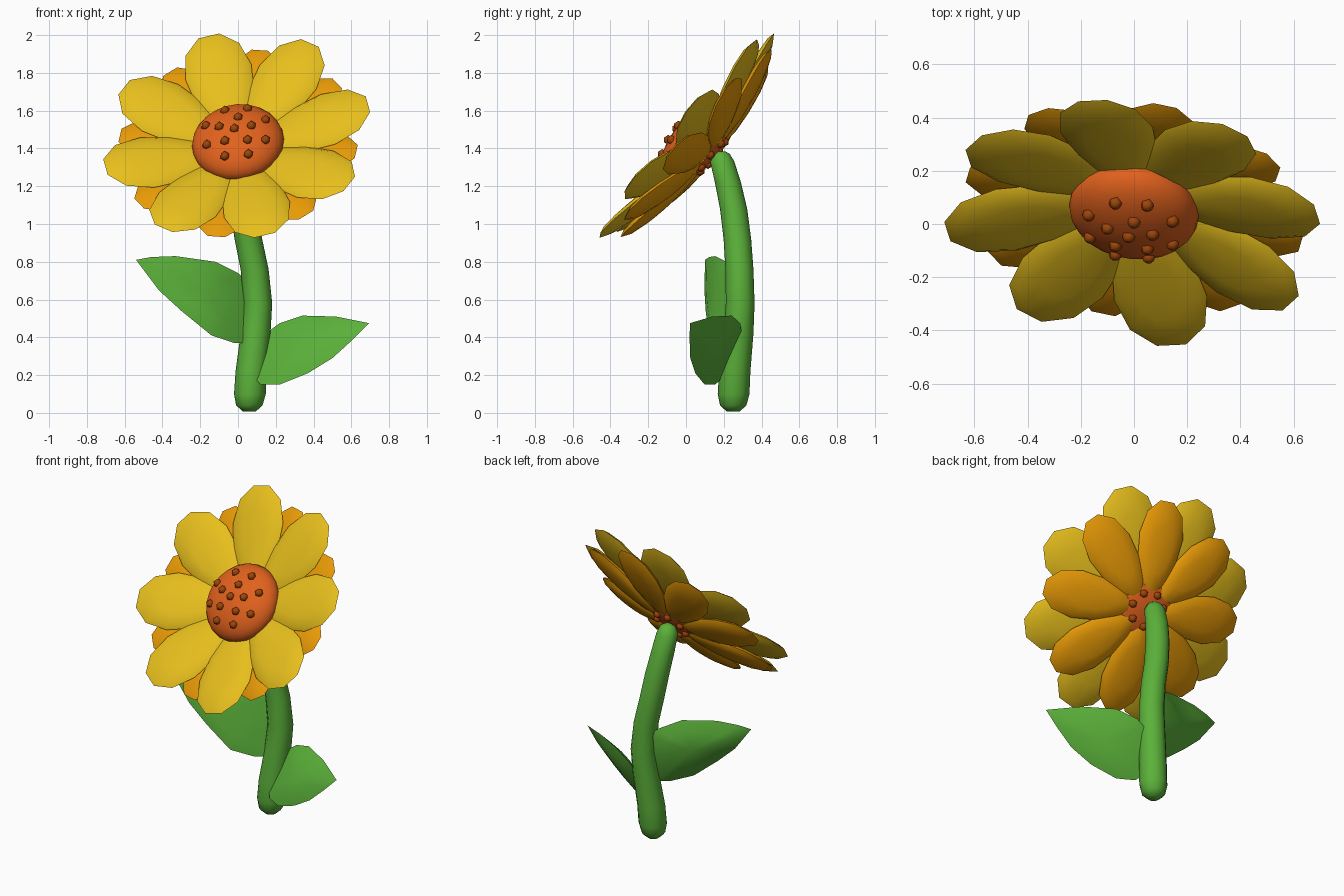
import bpy, bmesh, math
from mathutils import Vector, Matrix
from mathutils.geometry import intersect_line_sphere

if "Cube" in bpy.data.objects:
    bpy.data.objects.remove(bpy.data.objects["Cube"])


def material(name, rgb):
    m = bpy.data.materials.new(name)
    m.diffuse_color = (*rgb, 1)
    m.use_nodes = True
    m.node_tree.nodes["Principled BSDF"].inputs["Base Color"].default_value = m.diffuse_color
    return m


YELLOW = material("petal yellow", (0.80, 0.52, 0.012))
AMBER = material("petal amber", (0.82, 0.33, 0.002))
ORANGE = material("disc orange", (0.75, 0.12, 0.012))
BROWN = material("seed brown", (0.34, 0.06, 0.003))
GREEN = material("leaf green", (0.105, 0.44, 0.042))


def finish(bm, name, mat, angle=60):
    bmesh.ops.recalc_face_normals(bm, faces=bm.faces)
    me = bpy.data.meshes.new(name)
    bm.to_mesh(me)
    bm.free()
    me.materials.append(mat)
    me.shade_smooth()
    me.set_sharp_from_angle(angle=math.radians(angle))
    ob = bpy.data.objects.new(name, me)
    bpy.context.collection.objects.link(ob)
    return ob


# Flower head frame: local z is the facing direction
n = Vector((-0.1155, -0.765, 0.634)).normalized()
e1 = (Vector((1, 0, 0)) - n * n.x).normalized()
e2 = n.cross(e1)
HEAD = Matrix.Translation((0, 0.05, 1.43)) @ Matrix((e1, e2, n)).transposed().to_4x4()
DISC = HEAD @ Matrix.Diagonal((0.245, 0.245, 0.125, 1))


def petal(name, mat, degrees, r0, r1, half_width, h0, h1):
    """Squashed ball, narrow at the root and lifted towards a blunt tip."""
    bm = bmesh.new()
    bmesh.ops.create_uvsphere(bm, u_segments=12, v_segments=6, radius=1)
    bmesh.ops.rotate(bm, verts=bm.verts, matrix=Matrix.Rotation(math.pi / 12, 3, 'Z'))
    reach = max(v.co.x for v in bm.verts)
    for v in bm.verts:
        s = min(1.0, max(0.0, (v.co.x / reach + 1) / 2))
        v.co = (r0 + (r1 - r0) * s,
                v.co.y * half_width * (0.64 + 0.42 * s),
                h0 + (h1 - h0) * s ** 1.2 + 0.037 * v.co.z)
    bm.transform(HEAD @ Matrix.Rotation(math.radians(degrees), 4, 'Z'))
    finish(bm, name, mat)


# Two layers of eight petals
for i in range(8):
    petal(f"front_petal_{i + 1}", YELLOW, 12 + 45 * i, 0.11, 0.715, 0.205, -0.045, 0.06)
    petal(f"back_petal_{i + 1}", AMBER, 34.5 + 45 * i, 0.09, 0.64, 0.165, -0.095, -0.005)

# Flower disc
bm = bmesh.new()
bmesh.ops.create_uvsphere(bm, u_segments=24, v_segments=14, radius=1)
bm.transform(DISC)
finish(bm, "flower_disc", ORANGE)

# Seeds: front ones set by their front-view position, back ones in a ring
spots = [(-.07, 1.6), (.05, 1.61), (0, 1.565), (.145, 1.55), (-.17, 1.52), (-.1, 1.515),
         (-.02, 1.505), (.07, 1.52), (-.165, 1.42), (-.07, 1.44), (.05, 1.445),
         (.145, 1.445), (-.07, 1.36), (.055, 1.37)]
inv = DISC.inverted()
points = []
for x, z in spots:
    hit = intersect_line_sphere(inv @ Vector((x, -2, z)), inv @ Vector((x, 2, z)),
                                Vector((0, 0, 0)), 1)
    hits = [DISC @ h for h in hit if h]
    if hits:
        points.append(min(hits, key=lambda p: p.y))
for i in range(7):
    a = math.tau * i / 7
    points.append(DISC @ Vector((0.42 * math.cos(a), 0.42 * math.sin(a), -0.9)))
bm = bmesh.new()
for p in points:
    bmesh.ops.create_icosphere(bm, subdivisions=1, radius=0.027, matrix=Matrix.Translation(p))
finish(bm, "seeds", BROWN)

# Stem: rings of x, y, z, radius
rings = [(.06, .25, .008, .035), (.06, .25, .04, .07), (.063, .252, .1, .084),
         (.07, .258, .22, .083), (.093, .278, .42, .079), (.105, .287, .58, .076),
         (.088, .283, .76, .074), (.055, .272, .92, .073), (.03, .252, 1.08, .072),
         (.01, .222, 1.22, .069), (0, .192, 1.33, .064), (0, .188, 1.37, .045),
         (0, .188, 1.385, .02)]
bm = bmesh.new()
loops = [[bm.verts.new((x + r * math.cos(math.tau * k / 12), y + r * math.sin(math.tau * k / 12), z))
          for k in range(12)] for x, y, z, r in rings]
for a, b in zip(loops, loops[1:]):
    for k in range(12):
        j = (k + 1) % 12
        bm.faces.new((a[k], a[j], b[j], b[k]))
bm.faces.new(loops[0])
bm.faces.new(loops[-1])
finish(bm, "stem", GREEN)


def leaf(name, outline, y_at):
    """Thin lens over a front-view outline lying in the slanted surface y_at."""
    bm = bmesh.new()
    rim = [Vector((x, y_at(x, z), z)) for x, z in outline]
    mid = sum(rim, Vector((0, 0, 0))) / len(rim)
    normal = (rim[0] - mid).cross(rim[3] - mid).normalized()
    edge = [bm.verts.new(p) for p in rim]
    for side in (1, -1):
        inner = [bm.verts.new(mid + (p - mid) * 0.65 + normal * 0.024 * side) for p in rim]
        centre = bm.verts.new(mid + normal * 0.034 * side)
        for k in range(len(rim)):
            j = (k + 1) % len(rim)
            bm.faces.new((edge[k], edge[j], inner[j], inner[k]))
            bm.faces.new((inner[k], inner[j], centre))
    finish(bm, name, GREEN)


# Leaves
leaf("right_leaf",
     [(.695, .475), (.52, .51), (.34, .515), (.22, .475), (.16, .43), (.10, .17), (.12, .15),
      (.22, .15), (.37, .21), (.5, .29), (.61, .39)],
     lambda x, z: 0.015 - 0.56 * (x - 0.7) + 0.58 * (z - 0.47))
leaf("left_leaf",
     [(-.54, .81), (-.42, .65), (-.3, .54), (-.14, .41), (-.02, .37), (.05, .37), (.06, .55),
      (.05, .7), (0, .74), (-.12, .80), (-.33, .83), (-.46, .825)],
     lambda x, z: 0.155 + 0.24 * (x + 0.33) + 0.2 * (z - 0.83) + 0.45 * max(0, x + 0.15))
